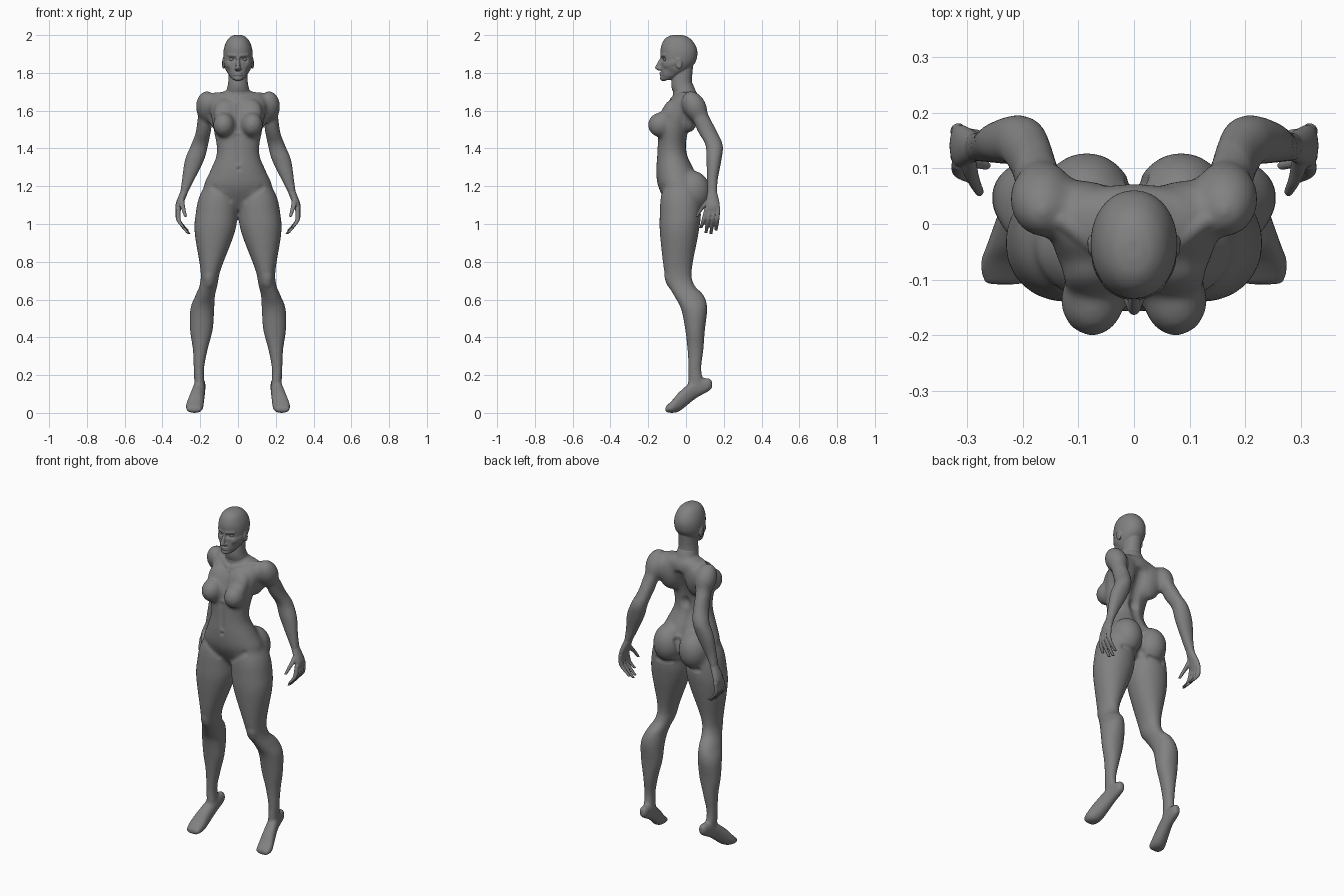
import bpy, bmesh, math
from mathutils import Matrix, kdtree
from mathutils.geometry import intersect_point_line

skin = bpy.data.materials.new("dark_grey")
skin.diffuse_color = (.22, .22, .22, 1)


def spline(rows, steps=7):
    """Catmull-Rom resampling of section rows."""
    out = []
    for i in range(len(rows) - 1):
        p = [rows[max(0, min(len(rows) - 1, i + k))] for k in (-1, 0, 1, 2)]
        for s in range(steps):
            t = s / steps
            out.append([0.5 * (2 * b + (c - a) * t + (2 * a - 5 * b + 4 * c - d) * t * t
                        + (3 * b - a - 3 * c + d) * t ** 3) for a, b, c, d in zip(*p)])
    return out + [list(rows[-1])]


def loft(bm, rows, axis='z', side=1, power=2.1, n=32):
    """Closed loft; rows are (position, centre a, centre b, radius a, radius b)."""
    rings = []
    for t, a, b, ra, rb in spline(rows):
        ring = []
        for k in range(n):
            c, s = math.cos(math.tau * k / n), math.sin(math.tau * k / n)
            u = a + max(ra, .002) * math.copysign(abs(c) ** (2 / power), c)
            v = b + max(rb, .002) * math.copysign(abs(s) ** (2 / power), s)
            ring.append(bm.verts.new((u * side, v, t) if axis == 'z' else (u * side, t, v)))
        rings.append(ring)
    for r0, r1 in zip(rings, rings[1:]):
        for k in range(n):
            bm.faces.new((r0[k], r0[(k + 1) % n], r1[(k + 1) % n], r1[k]))
    bm.faces.new(rings[0])
    bm.faces.new(rings[-1])


def trunk(bm, rows):
    """Loft centred on x = 0; rows are (z, centre y, radius x, radius y)."""
    loft(bm, [(z, 0, y, rx, ry) for z, y, rx, ry in rows], n=48)


def ball(bm, c, r, side=1, tilt=0):
    m = (Matrix.Translation((c[0] * side, c[1], c[2])) @ Matrix.Rotation(tilt, 4, 'X')
         @ Matrix.Diagonal((*r, 1)))
    bmesh.ops.create_uvsphere(bm, u_segments=32, v_segments=20, radius=1, matrix=m)


def relax(ob, iterations, weight=None):
    """Smooth the skin, optionally only where weight(co) is above zero."""
    mod = ob.modifiers.new("relax", 'SMOOTH')
    mod.factor, mod.iterations = 0.5, iterations
    if weight:
        group = ob.vertex_groups.new(name="blend")
        for v in ob.data.vertices:
            group.add([v.index], weight(v.co), 'REPLACE')
        mod.vertex_group = group.name
    bpy.ops.object.modifier_apply(modifier=mod.name)
    ob.data.shade_smooth()


def fuse(bm, name, voxel, smooth):
    """Fuse overlapping volumes into one smooth skin."""
    bmesh.ops.recalc_face_normals(bm, faces=bm.faces)
    me = bpy.data.meshes.new(name)
    bm.to_mesh(me)
    bm.free()
    me.materials.append(skin)
    ob = bpy.data.objects.new(name, me)
    bpy.context.collection.objects.link(ob)
    bpy.context.view_layer.objects.active = ob
    mod = ob.modifiers.new("fuse", 'REMESH')
    mod.mode, mod.voxel_size = 'VOXEL', voxel
    bpy.ops.object.modifier_apply(modifier=mod.name)
    relax(ob, smooth)
    return ob


def sculpt(ob, strokes):
    """Push the skin along its normals near mirrored line strokes (p, q, radius, amount)."""
    vs = ob.data.vertices
    kd = kdtree.KDTree(len(vs))
    for v in vs:
        kd.insert(v.co, v.index)
    kd.balance()
    normals = [v.normal.copy() for v in vs]
    for p, q, r, amt in strokes:
        for side in ((1, -1) if max(p[0], q[0]) > 0 else (1,)):
            a, b = (kd.find((c[0] * side, c[1], c[2]))[0] for c in (p, q))
            for co, i, _ in kd.find_range((a + b) / 2, (a - b).length / 2 + r):
                near = a
                if (a - b).length > 1e-4:
                    near, f = intersect_point_line(co, a, b)
                    near = a if f < 0 else b if f > 1 else near
                d = (co - near).length / r
                if d < 1:
                    vs[i].co += normals[i] * amt * (1 - d * d) ** 2
    ob.data.update()


def clamp(v):
    return max(0, min(1, v))


# Neck profile shared by body and head
neck = [(1.64, .005, .095, .07), (1.70, -.008, .063, .062), (1.75, -.023, .052, .055), (1.86, -.01, .046, .05)]

# Body: torso, limbs and feet fused together
bm = bmesh.new()
trunk(bm, [(1.075, -.03, .06, .04), (1.13, -.025, .14, .088), (1.20, -.04, .18, .108),
           (1.28, -.055, .148, .103), (1.38, -.074, .112, .079), (1.50, -.064, .130, .080),
           (1.62, -.02, .150, .086), (1.675, .002, .14, .068), (1.70, .006, .10, .045)])
trunk(bm, neck[:3])
for s in (1, -1):
    # breasts, buttocks, shoulders, shoulder blades
    ball(bm, (.075, -.138, 1.525), (.058, .065, .066), s)
    ball(bm, (.07, -.095, 1.59), (.06, .035, .075), s, -.35)
    ball(bm, (.085, .032, 1.172), (.088, .098, .112), s)
    ball(bm, (.164, .045, 1.622), (.060, .062, .088), s, .5)
    ball(bm, (.09, .03, 1.58), (.07, .045, .10), s, -.2)
    # leg
    loft(bm, [(1.26, .10, -.035, .04, .065), (1.15, .107, -.03, .097, .103), (1.05, .114, -.03, .111, .109),
              (.95, .124, -.036, .105, .102), (.76, .145, -.043, .054, .074), (.68, .155, -.027, .047, .069),
              (.62, .174, .016, .052, .079), (.55, .189, .043, .063, .069), (.44, .194, .048, .060, .052),
              (.335, .20, .05, .039, .042), (.23, .207, .047, .027, .034), (.14, .203, .055, .028, .045)], side=s)
    # foot raised on the toes
    loft(bm, [(.138, .197, .15, .012, .018), (.12, .198, .149, .024, .034), (.05, .204, .126, .031, .051),
              (-.03, .221, .064, .041, .052), (-.07, .230, .035, .046, .035), (-.109, .232, .018, .038, .014)],
         axis='y', side=s, power=2.3)
    # arm
    loft(bm, [(1.66, .16, .035, .045, .045), (1.50, .181, .108, .040, .050), (1.42, .203, .148, .045, .046),
              (1.34, .23, .148, .051, .040), (1.24, .262, .14, .034, .029), (1.17, .285, .139, .021, .026),
              (1.13, .299, .141, .014, .022)], side=s)
body = fuse(bm, "body", .0065, 9)
# blend shoulders, chest and hips softly into the torso
relax(body, 45, lambda c: clamp((c.z - 1.03) / .07) * clamp((1.72 - c.z) / .02)
      * clamp((.16 + max(0, c.z - 1.5, .65 - .5 * c.z) - abs(c.x)) / .03))
# navel, belly midline, breast bone, collar bones, groin, kneecaps
sculpt(body, [((0, -.16, 1.29), (0, -.16, 1.29), .015, -.009),
              ((0, -.15, 1.33), (0, -.15, 1.46), .025, -.005),
              ((0, -.11, 1.64), (0, -.15, 1.50), .02, -.006),
              ((.015, -.085, 1.668), (.13, 0, 1.70), .02, .006),
              ((.05, -.11, 1.13), (.125, -.12, 1.195), .025, -.004),
              ((.155, -.10, .71), (.155, -.09, .69), .04, .006)])
# spine groove, buttock cleft and crease
sculpt(body, [((0, .06, 1.60), (0, 0, 1.42), .045, -.013),
              ((0, 0, 1.42), (0, .06, 1.26), .04, -.010),
              ((0, .09, 1.22), (0, .06, 1.10), .03, -.014),
              ((.05, .07, 1.075), (.13, .06, 1.075), .025, -.007)])

# Head with upper neck
bm = bmesh.new()
trunk(bm, [(2.001, -.045, .014, .018), (1.993, -.045, .037, .049), (1.972, -.043, .058, .075),
           (1.935, -.039, .073, .094), (1.895, -.037, .078, .097), (1.85, -.043, .074, .089),
           (1.805, -.066, .060, .066), (1.763, -.102, .028, .028)])
trunk(bm, neck[1:])
# nose, lips, chin, nostrils, ears
trunk(bm, [(1.885, -.124, .008, .01), (1.833, -.143, .012, .019), (1.823, -.143, .015, .019),
           (1.813, -.133, .013, .014)])
for z in (1.800, 1.789):
    ball(bm, (0, -.127, z), (.023, .013, .007))
ball(bm, (0, -.118, 1.772), (.024, .02, .016))
for s in (1, -1):
    ball(bm, (.012, -.133, 1.822), (.008, .012, .007), s)
    ball(bm, (.077, -.038, 1.851), (.008, .018, .031), s, .15)
head = fuse(bm, "head", .0034, 6)
# eye sockets, brows, cheekbones, cheek hollows, ear bowls
sculpt(head, [((.022, -.128, 1.873), (.044, -.118, 1.871), .02, -.010),
              ((.014, -.135, 1.892), (.05, -.11, 1.895), .014, .003),
              ((.048, -.105, 1.843), (.062, -.07, 1.852), .024, .004),
              ((.045, -.10, 1.812), (.05, -.08, 1.805), .028, -.004),
              ((.086, -.042, 1.845), (.086, -.042, 1.862), .01, -.004)])

for s, side in ((1, "left"), (-1, "right")):
    # Eyes
    bm = bmesh.new()
    ball(bm, (.032, -.106, 1.871), (.016, .014, .009), s)
    fuse(bm, side + "_eye", .002, 1)
    # Hands: palm, four curled fingers and thumb
    bm = bmesh.new()
    loft(bm, [(1.20, .275, .139, .019, .02), (1.165, .287, .139, .021, .026), (1.10, .312, .141, .019, .038),
              (1.052, .318, .14, .009, .034)], side=s)
    for k in range(4):
        yk, yt = .11 + .02 * k, .078 + .027 * k
        xt, zt = .258 + .007 * (k - 2) ** 2, .946 + .011 * (k - 1.7) ** 2
        loft(bm, [(1.085, .316, yk, .012, .012), (1.02, .314, (yk + yt) / 2, .012, .012),
                  (zt, xt, yt, .008, .008)], side=s, n=16)
    loft(bm, [(1.14, .297, .125, .011, .012), (1.105, .296, .103, .014, .016), (1.075, .288, .078, .011, .012),
              (1.038, .277, .056, .008, .008)], side=s, n=16)
    fuse(bm, side + "_hand", .0034, 3)
